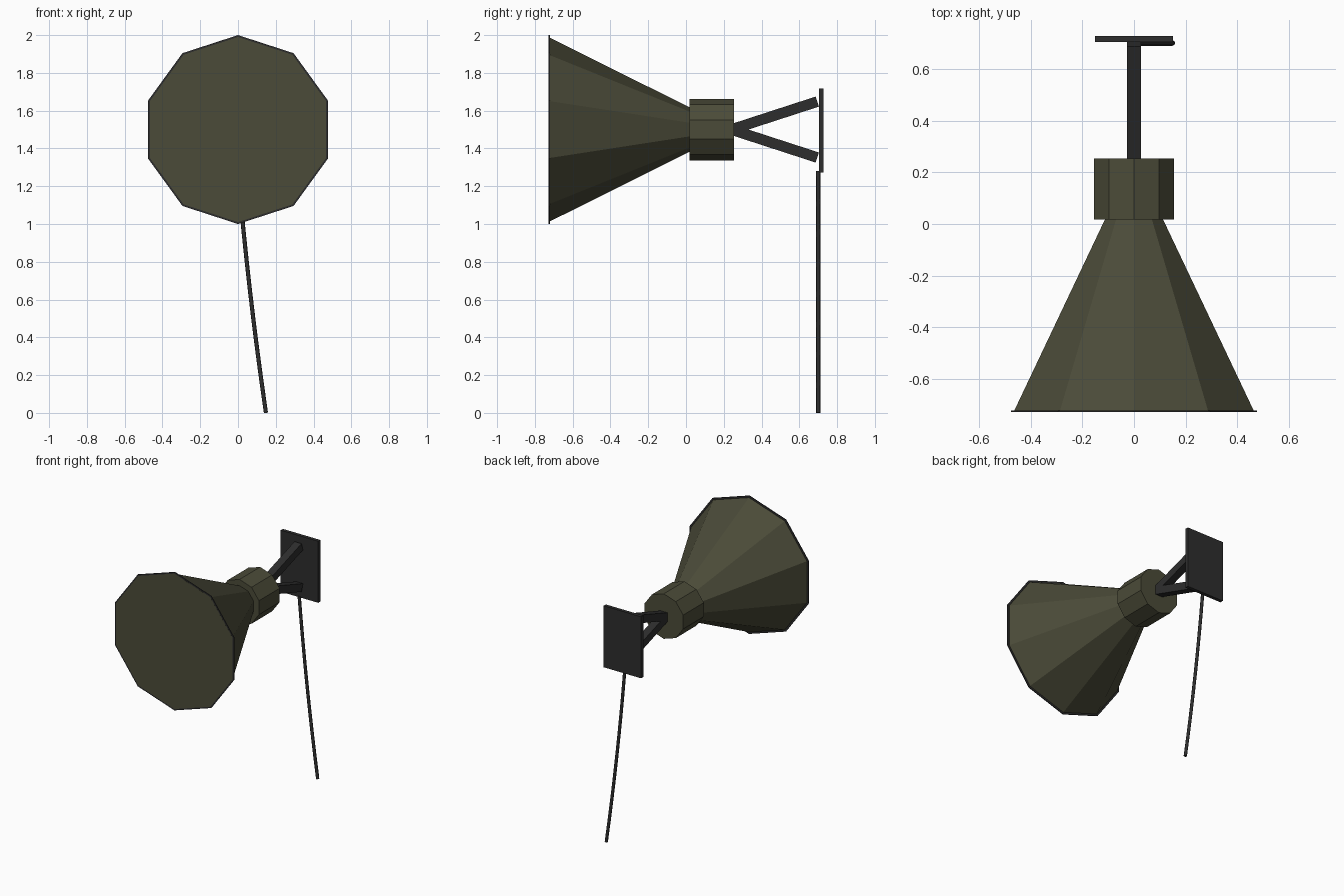
import bpy, bmesh, math
from mathutils import Vector, Matrix

if "Cube" in bpy.data.objects:
    bpy.data.objects.remove(bpy.data.objects["Cube"])

ZC = 1.5  # height of the horn axis


def material(name, rgb):
    m = bpy.data.materials.new(name)
    m.diffuse_color = (*rgb, 1)
    m.use_nodes = True
    m.node_tree.nodes["Principled BSDF"].inputs["Base Color"].default_value = m.diffuse_color
    return m


OLIVE = material("olive", (0.070, 0.070, 0.040))
DARK = material("dark grey", (0.027, 0.027, 0.027))


def finish(bm, name, mat):
    bmesh.ops.recalc_face_normals(bm, faces=bm.faces)
    me = bpy.data.meshes.new(name)
    bm.to_mesh(me)
    bm.free()
    me.materials.append(mat)
    ob = bpy.data.objects.new(name, me)
    bpy.context.collection.objects.link(ob)
    return ob


def frustum(name, mat, y0, r0, y1, r1, n=10):
    """Closed n-sided frustum along y with a corner pointing up."""
    bm = bmesh.new()
    rings = []
    for y, r in ((y0, r0), (y1, r1)):
        angles = [2 * math.pi * k / n for k in range(n)]
        rings.append([bm.verts.new((r * math.sin(a), y, ZC + r * math.cos(a))) for a in angles])
        bm.faces.new(rings[-1])
    for k in range(n):
        j = (k + 1) % n
        bm.faces.new((rings[0][k], rings[0][j], rings[1][j], rings[1][k]))
    return finish(bm, name, mat)


def box(name, mat, centre, size, tilt=0.0):
    bm = bmesh.new()
    bmesh.ops.create_cube(bm, size=1, matrix=Matrix.Translation(centre)
                          @ Matrix.Rotation(tilt, 4, 'X') @ Matrix.Diagonal((*size, 1)))
    return finish(bm, name, mat)


# Horn bell, its thin rim and the driver housing
frustum("horn_bell", OLIVE, -0.728, 0.490, 0.03, 0.112)
frustum("horn_rim", DARK, -0.727, 0.5, -0.721, 0.5)
frustum("driver_housing", OLIVE, 0.018, 0.163, 0.254, 0.163)

# V-shaped bracket arms
for side, label in ((1, "upper"), (-1, "lower")):
    a = Vector((0, 0.24, ZC))
    b = Vector((0, 0.695, ZC + side * 0.148))
    d = b - a
    box(f"{label}_bracket_arm", DARK, (a + b) / 2, (0.056, d.length, 0.056), math.atan2(d.z, d.y))

# Wall plate
box("wall_plate", DARK, (0, 0.7155, 1.495), (0.30, 0.025, 0.445))

# Hanging cable, bending gently outwards
curve = bpy.data.curves.new("cable", 'CURVE')
curve.dimensions = '3D'
curve.bevel_depth = 0.011
curve.bevel_resolution = 2
curve.use_fill_caps = True
spline = curve.splines.new('POLY')
spline.points.add(8)
for i, p in enumerate(spline.points):
    t = 1.28 * i / 8
    p.co = (0.085 * t + 0.0239 * t * t, 0.70, 1.28 - t, 1)
curve.materials.append(DARK)
bpy.context.collection.objects.link(bpy.data.objects.new("cable", curve))
